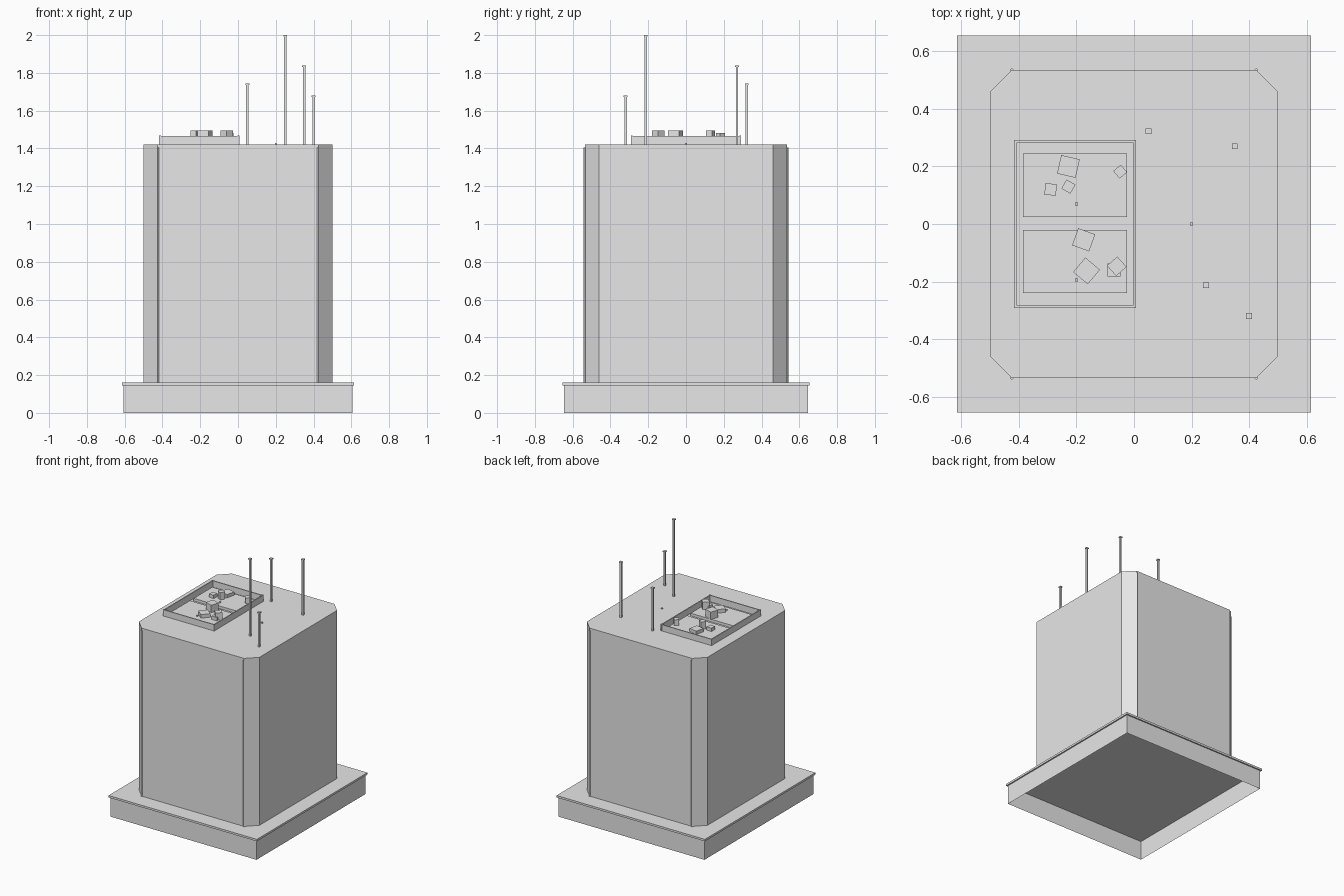
import bpy, bmesh
from math import radians

cube = bpy.data.objects.get("Cube")
if cube:
    bpy.data.objects.remove(cube, do_unlink=True)

grey = bpy.data.materials.new("light_grey")
grey.use_nodes = True
grey.diffuse_color = (0.8, 0.8, 0.8, 1)
grey.node_tree.nodes["Principled BSDF"].inputs["Base Color"].default_value = grey.diffuse_color


def prism(name, outline, z0, z1, at=(0, 0), turn=0, bottom=True):
    """Extrude a flat outline between two heights."""
    bm = bmesh.new()
    low = [bm.verts.new((x, y, z0)) for x, y in outline]
    high = [bm.verts.new((x, y, z1)) for x, y in outline]
    n = len(outline)
    for i in range(n):
        j = (i + 1) % n
        bm.faces.new((low[i], low[j], high[j], high[i]))
    if bottom:
        bm.faces.new(low[::-1])
        bm.faces.new(high)
    mesh = bpy.data.meshes.new(name)
    bm.to_mesh(mesh)
    bm.free()
    mesh.materials.append(grey)
    obj = bpy.data.objects.new(name, mesh)
    obj.location = (*at, 0)
    obj.rotation_euler.z = radians(turn)
    bpy.context.collection.objects.link(obj)
    return obj


def box(name, at, size, z0, z1, turn=0, bottom=True):
    x, y = size[0] / 2, size[1] / 2
    return prism(name, [(-x, -y), (x, -y), (x, y), (-x, y)], z0, z1, at, turn, bottom)


ROOF = 1.42
DECK = 1.44
SIGNS = [(sx, sy) for sx in (-1, 1) for sy in (-1, 1)]

# Hollow plinth, open below, with an overhanging slab
box("plinth_walls", (0, 0), (1.21, 1.29), 0, 0.145, bottom=False)
box("plinth_slab", (0, 0), (1.23, 1.31), 0.145, 0.16)

# Tower with chamfered corners and slim corner trims
X, Y, C = 0.5, 0.535, 0.075
prism("tower", [(-X + C, -Y), (X - C, -Y), (X, -Y + C), (X, Y - C),
                (X - C, Y), (-X + C, Y), (-X, Y - C), (-X, -Y + C)], 0.16, ROOF)
for sx, sy in SIGNS:
    box("corner_trim", (sx * (X - C), sy * Y), (0.01, 0.01), 0.16, 1.405, 45)

# Parapet around the plant area, with corner posts
for s in (-1, 1):
    box("parapet_end", (-0.205, s * 0.287), (0.42, 0.008), ROOF, 1.467)
    box("parapet_side", (-0.205 + s * 0.207, 0), (0.008, 0.58), ROOF, 1.467)
for sx, sy in SIGNS:
    box("parapet_post", (-0.205 + sx * 0.207, sy * 0.287), (0.01, 0.01), ROOF, 1.469)

# Two raised decks
for y in (0.135, -0.13):
    box("plant_deck", (-0.205, y), (0.36, 0.22), ROOF, DECK)

# Rooftop units: position, width, top, turn
for x, y, w, top, turn in [
    (-0.228, 0.20, 0.066, 1.465, -13), (-0.048, 0.182, 0.034, 1.482, 40),
    (-0.29, 0.12, 0.04, 1.465, -3), (-0.228, 0.13, 0.036, 1.495, -30),
    (-0.175, -0.055, 0.063, 1.495, -20), (-0.165, -0.163, 0.066, 1.467, -40),
    (-0.06, -0.147, 0.048, 1.495, 42), (-0.07, -0.16, 0.045, 1.465, 0),
]:
    box("rooftop_unit", (x, y), (w, w), DECK, top, turn)

# Small studs
for x, y, z in [(-0.2, 0.07, DECK), (-0.2, -0.195, DECK), (0.2, 0, ROOF)]:
    box("stud", (x, y), (0.01, 0.01), z, z + 0.008)

# Antennas with square caps
for x, y, top in [(0.05, 0.322, 1.744), (0.25, -0.213, 2.0),
                  (0.35, 0.27, 1.838), (0.4, -0.32, 1.68)]:
    box("antenna_mast", (x, y), (0.013, 0.013), ROOF, top - 0.008)
    box("antenna_cap", (x, y), (0.02, 0.02), top - 0.008, top)
